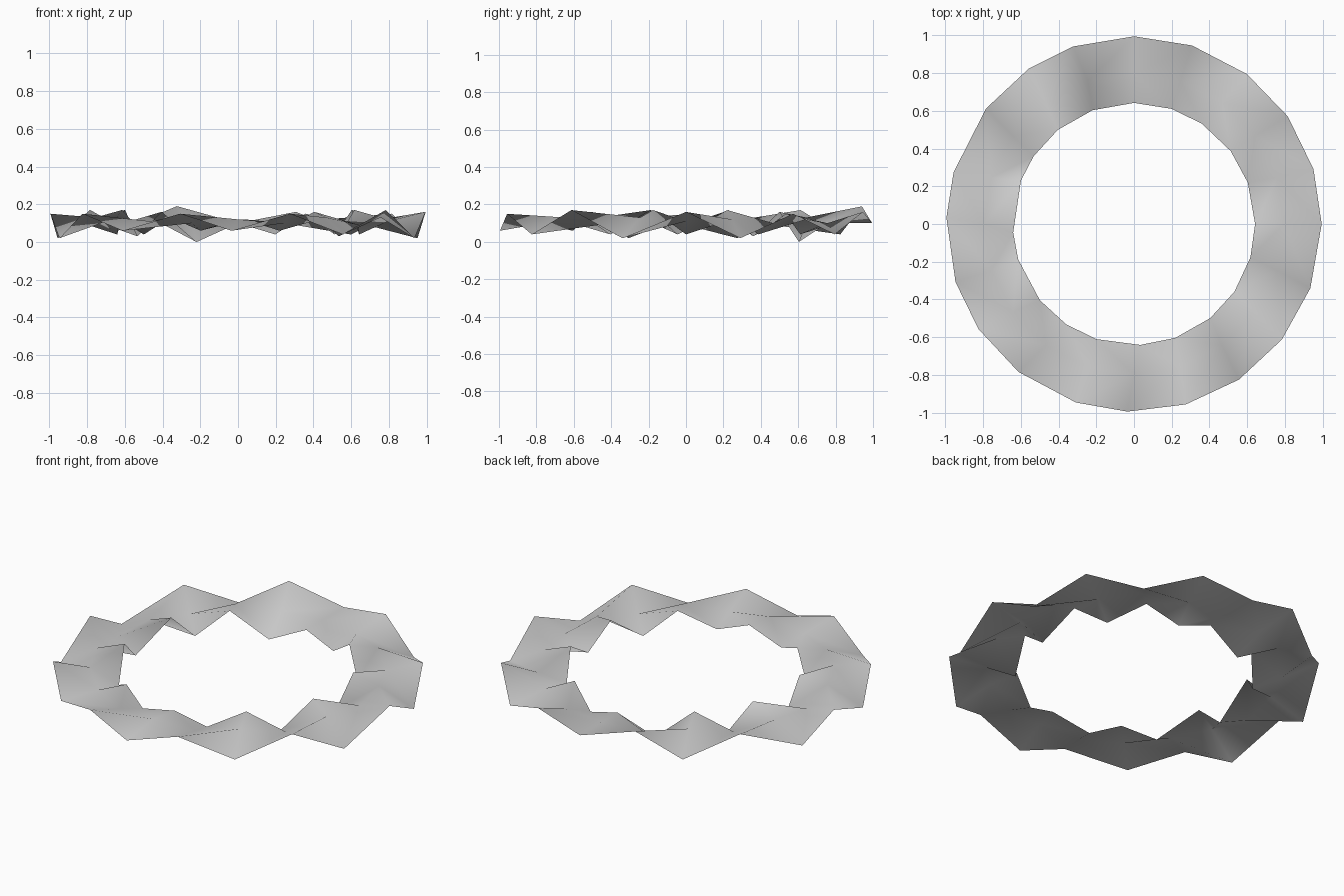
import bpy
import bmesh
from math import radians, sin, cos

# Remove the default object
default = bpy.data.objects.get("Cube")
if default:
    bpy.data.objects.remove(default, do_unlink=True)

OUTER_RADIUS = 0.995
MIDDLE_RADIUS = 0.795
INNER_RADIUS = 0.642

# Height of each rail point in hundredths, clockwise from the back
outer_heights = [10, 16, 4, 15, 2, 16, 2, 17, 4, 15,
                 6, 15, 6, 15, 2, 15, 2, 17, 4, 19]
middle_heights = [10, 10, 12, 10, 12, 11, 13, 9, 13, 10,
                  12, 10, 11, 13, 13, 9, 11, 9, 13, 10]
inner_heights = [10, 4, 15, 4, 17, 4, 17, 3, 16, 6,
                 12, 6, 13, 4, 17, 4, 17, 3, 16, 0]

# Small irregular turns of each rail point, in degrees
outer_turns = [0, 0, 1, 1, 1, 0, 2, 2, 2, 2,
               2, 0, 2, 2, 0, 2, -2, 2, 2, -1]
middle_turns = [0] * 20
inner_turns = [0, 0, -2, -1, -2, 0, -2, -2, -3, -2,
               -3, 0, -2, -3, 1, -4, 3, -2, -3, -2]


def make_material(name, colour):
    material = bpy.data.materials.new(name)
    material.use_nodes = True
    material.diffuse_color = colour
    shader = next(node for node in material.node_tree.nodes
                  if node.type == 'BSDF_PRINCIPLED')
    shader.inputs["Base Color"].default_value = colour
    shader.inputs["Roughness"].default_value = 0.8
    return material


def add_rail(mesh, radius, heights, turns):
    """Place one closed rail of points around the ring."""
    step = 360 / len(heights)
    rail = []
    for index, (height, turn) in enumerate(zip(heights, turns)):
        angle = radians(index * step + turn)
        point = (radius * sin(angle), radius * cos(angle), height / 100)
        rail.append(mesh.verts.new(point))
    return rail


def bridge(mesh, start, end, direction):
    """Join two rails; each cell is split from start[i] to end[i + direction]."""
    count = len(start)
    for index in range(count):
        following = (index + direction) % count
        triangles = [(start[index], end[following], start[following]),
                     (start[index], end[index], end[following])]
        for triangle in triangles:
            mesh.faces.new(triangle[::direction]).smooth = True


# Rippled band: the rims alternate in height around a nearly level middle
band_mesh = bmesh.new()
outer = add_rail(band_mesh, OUTER_RADIUS, outer_heights, outer_turns)
middle = add_rail(band_mesh, MIDDLE_RADIUS, middle_heights, middle_turns)
inner = add_rail(band_mesh, INNER_RADIUS, inner_heights, inner_turns)
bridge(band_mesh, outer, middle, -1)
bridge(band_mesh, middle, inner, 1)

mesh_data = bpy.data.meshes.new("rippled_ring")
band_mesh.to_mesh(mesh_data)
band_mesh.free()
mesh_data.materials.append(make_material("light grey", (0.6, 0.6, 0.6, 1)))

ring = bpy.data.objects.new("rippled_ring", mesh_data)
bpy.context.collection.objects.link(ring)
